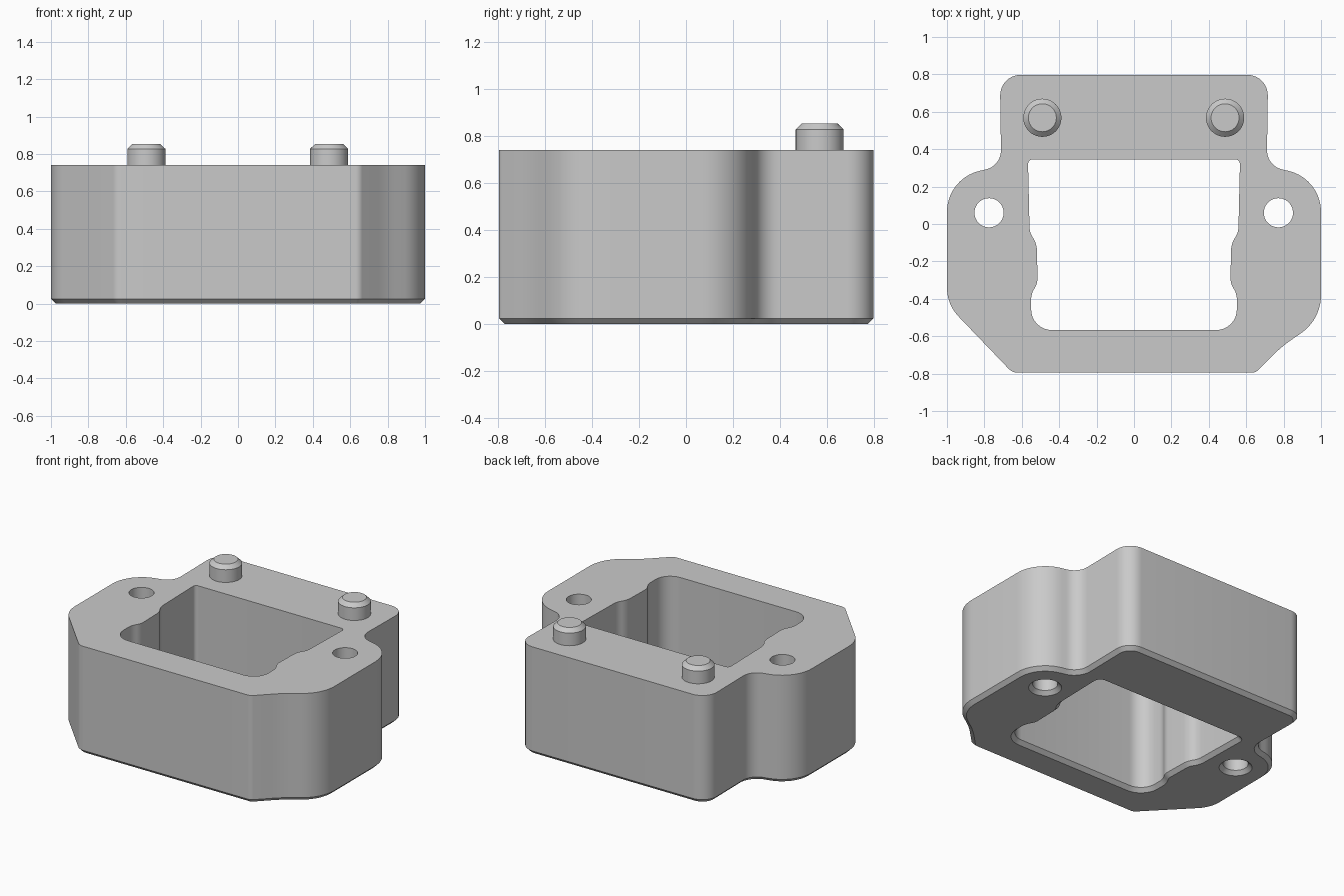
import bpy, bmesh, math
from mathutils import Vector

if "Cube" in bpy.data.objects:
    bpy.data.objects.remove(bpy.data.objects["Cube"])

HEIGHT, BEVEL = 0.74, 0.025
GREY = (0.59, 0.59, 0.59, 1)

grey = bpy.data.materials.new("plain grey")
grey.use_nodes = True
grey.diffuse_color = GREY
grey.node_tree.nodes["Principled BSDF"].inputs["Base Color"].default_value = GREY


def rounded(corners, steps=10):
    """Round each (x, y, tangent length) corner with a true arc."""
    out = []
    for i, (x, y, t) in enumerate(corners):
        p = Vector((x, y, 0))
        a = (Vector((*corners[i - 1][:2], 0)) - p).normalized()
        b = (Vector((*corners[(i + 1) % len(corners)][:2], 0)) - p).normalized()
        half = a.angle(b) / 2
        radius = t * math.tan(half)
        centre = p + (a + b).normalized() * t / math.cos(half)
        start = (p + a * t - centre).normalized()
        end = (p + b * t - centre).normalized()
        out += [centre + start.slerp(end, k / steps).normalized() * radius
                for k in range(steps + 1)]
    return out


def circle(x, y, r, n=40):
    return [Vector((x + r * math.cos(math.tau * k / n), y + r * math.sin(math.tau * k / n), 0))
            for k in range(n)]


def inset(loop, d):
    """Shift a counter-clockwise loop towards its inside by d."""
    out = []
    for i, p in enumerate(loop):
        e1 = (p - loop[i - 1]).normalized()
        e2 = (loop[(i + 1) % len(loop)] - p).normalized()
        n1, n2 = Vector((-e1.y, e1.x, 0)), Vector((-e2.y, e2.x, 0))
        out.append(p + (n1 + n2) * d / (1 + n1.dot(n2)))
    return out


def mirrored(half):
    return half + [(-x, y, t) for x, y, t in reversed(half)]


def ring_edges(bm, ring):
    return [bm.edges.get((ring[i - 1], ring[i])) for i in range(len(ring))]


def walls(bm, sections):
    """Join stacked (loop, z) sections; return the bottom and top edges."""
    rings = [[bm.verts.new((p.x, p.y, z)) for p in loop] for loop, z in sections]
    for low, high in zip(rings, rings[1:]):
        for i in range(len(low)):
            bm.faces.new((low[i - 1], low[i], high[i], high[i - 1]))
    return ring_edges(bm, rings[0]), ring_edges(bm, rings[-1])


def finish(bm, name):
    bmesh.ops.recalc_face_normals(bm, faces=bm.faces)
    mesh = bpy.data.meshes.new(name)
    bm.to_mesh(mesh)
    bm.free()
    mesh.materials.append(grey)
    obj = bpy.data.objects.new(name, mesh)
    bpy.context.collection.objects.link(obj)
    bpy.ops.object.select_all(action='DESELECT')
    obj.select_set(True)
    bpy.context.view_layer.objects.active = obj
    bpy.ops.object.shade_smooth_by_angle(angle=math.radians(25))


# Outer outline: the right front corner bows in, the left one is straight
outline = rounded([
    (0.65, -0.795, 0.02), (0.79, -0.655, 0.06), (1.0, -0.51, 0.13),
    (1.0, 0.245, 0.18), (0.71, 0.31, 0.085), (0.717, 0.797, 0.11),
    (-0.717, 0.797, 0.11), (-0.71, 0.31, 0.085), (-1.0, 0.245, 0.18),
    (-1.0, -0.43, 0.09), (-0.65, -0.795, 0.03)])

# Central opening with a shallow rib on each side
opening = rounded(mirrored([
    (0.55, -0.567, 0.11), (0.55, -0.375, 0.03), (0.515, -0.315, 0.03),
    (0.52, -0.105, 0.035), (0.558, -0.045, 0.03), (0.567, 0.345, 0.025)]), 8)

# Spacer body with the opening and two bolt holes, chamfered underneath
bm = bmesh.new()
bottom, top = [], []
for loop, d in [(outline, BEVEL), (opening, -BEVEL),
                (circle(-0.775, 0.06, 0.078), -BEVEL), (circle(0.772, 0.06, 0.078), -BEVEL)]:
    low, high = walls(bm, [(inset(loop, d), 0), (loop, BEVEL), (loop, HEIGHT)])
    bottom += low
    top += high
for edges in (bottom, top):
    bmesh.ops.triangle_fill(bm, edges=edges, use_beauty=True, use_dissolve=False)
finish(bm, "spacer_body")

# Locating pins with chamfered tips
for name, x in (("right_pin", -0.49), ("left_pin", 0.487)):
    bm = bmesh.new()
    ring = circle(x, 0.568, 0.102)
    ends = walls(bm, [(ring, HEIGHT - 0.01), (ring, 0.827), (inset(ring, 0.027), 0.853)])
    for edges in ends:
        bmesh.ops.edgeloop_fill(bm, edges=edges)
    finish(bm, name)
